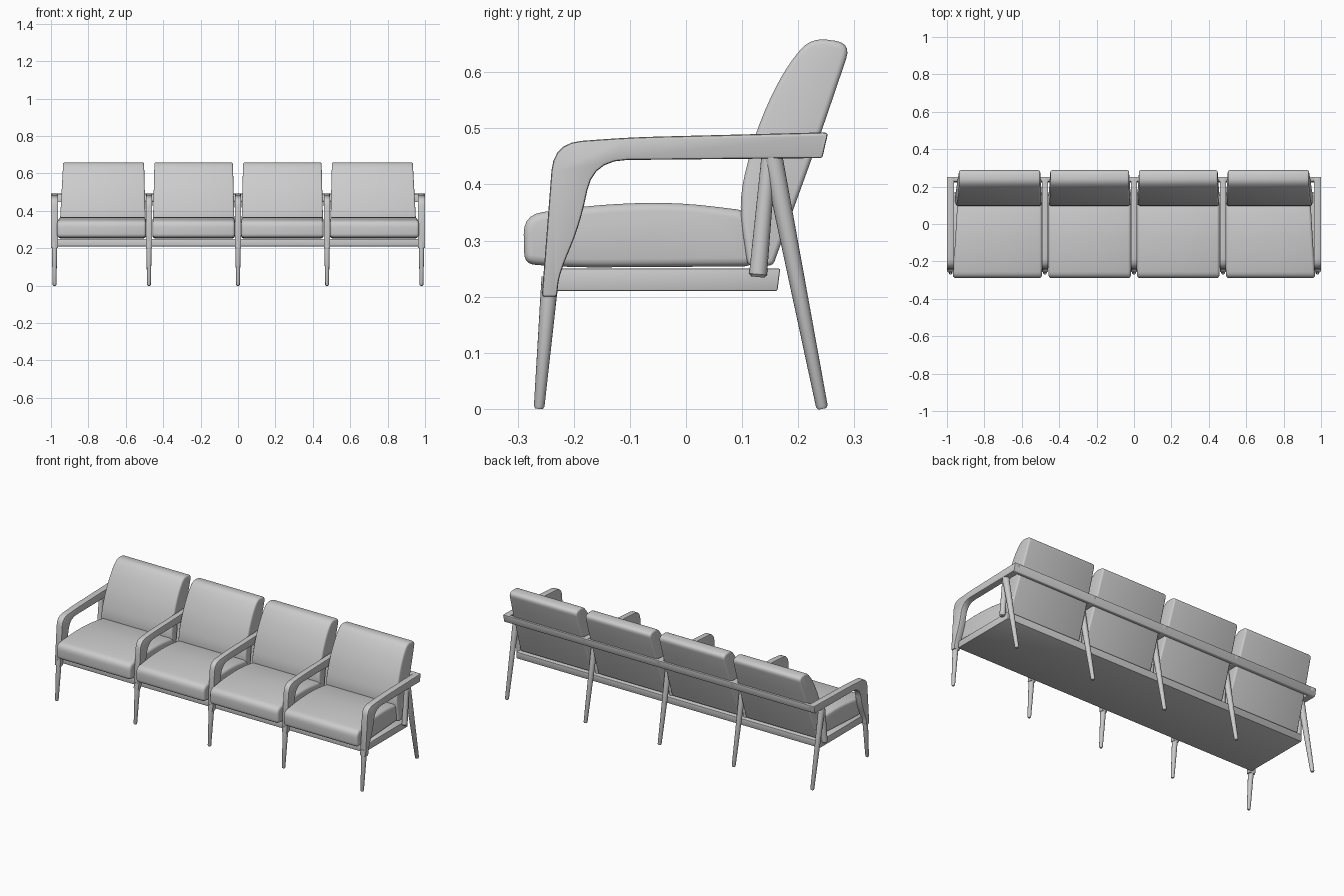
import bpy, bmesh
from mathutils import Vector

if "Cube" in bpy.data.objects:
    bpy.data.objects.remove(bpy.data.objects["Cube"])

grey = bpy.data.materials.new("light grey")
grey.use_nodes = True
colour = (0.6, 0.6, 0.6, 1)
grey.diffuse_color = colour
grey.node_tree.nodes["Principled BSDF"].inputs["Base Color"].default_value = colour


def finish(name, bm, bevel=0, segments=3):
    """Turn a bmesh into a smooth, softly bevelled object."""
    bmesh.ops.recalc_face_normals(bm, faces=bm.faces)
    mesh = bpy.data.meshes.new(name)
    bm.to_mesh(mesh)
    bm.free()
    mesh.materials.append(grey)
    ob = bpy.data.objects.new(name, mesh)
    bpy.context.collection.objects.link(ob)
    bpy.ops.object.select_all(action="DESELECT")
    ob.select_set(True)
    bpy.context.view_layer.objects.active = ob
    if bevel:
        mod = ob.modifiers.new("soft edges", "BEVEL")
        mod.width, mod.segments = bevel, segments
        mod.limit_method, mod.angle_limit = "ANGLE", 0.9
        bpy.ops.object.modifier_apply(modifier=mod.name)
    bpy.ops.object.shade_smooth_by_angle(angle=0.7)
    return ob


def rounded(points, steps=5):
    """Round the corners of a (y, z, radius) outline."""
    out = []
    for i, (y, z, r) in enumerate(points):
        p = Vector((y, z))
        if not r:
            out.append(p)
            continue
        a = Vector(points[i - 1][:2]) - p
        b = Vector(points[(i + 1) % len(points)][:2]) - p
        a = p + a.normalized() * min(r, a.length * 0.48)
        b = p + b.normalized() * min(r, b.length * 0.48)
        for k in range(steps + 1):
            t = k / steps
            out.append(a * (1 - t) ** 2 + p * 2 * t * (1 - t) + b * t * t)
    return out


def extrude(name, points, left, right, bevel, segments=3):
    """Sweep a side outline along x; left and right give x at (y, z)."""
    bm = bmesh.new()
    outline = rounded(points)
    ends = [[bm.verts.new((x(p.x, p.y), p.x, p.y)) for p in outline] for x in (left, right)]
    for ring in ends:
        bm.faces.new(ring)
    n = len(outline)
    for i in range(n):
        j = (i + 1) % n
        bm.faces.new((ends[0][i], ends[0][j], ends[1][j], ends[1][i]))
    return finish(name, bm, bevel, segments)


def straight(name, points, x0, x1, bevel):
    return extrude(name, points, lambda y, z: x0, lambda y, z: x1, bevel, 2)


def rod(name, foot, top, r_foot, r_top):
    """Tapered round leg with a softened foot."""
    foot, top = Vector(foot), Vector(top)
    axis = (top - foot).normalized()
    side = Vector((1, 0, 0))
    side = (side - axis * side.dot(axis)).normalized()
    turn = axis.cross(side)
    bm = bmesh.new()
    from math import cos, sin, tau
    rings = []
    for centre, r in ((foot, r_foot * 0.7), (foot + axis * 0.005, r_foot), (top, r_top)):
        rings.append([bm.verts.new(centre + (side * cos(tau * k / 16) + turn * sin(tau * k / 16)) * r)
                      for k in range(16)])
    for lo, hi in zip(rings, rings[1:]):
        for k in range(16):
            m = (k + 1) % 16
            bm.faces.new((lo[k], lo[m], hi[m], hi[k]))
    bm.faces.new(rings[0])
    bm.faces.new(rings[-1])
    return finish(name, bm)


# Outlines seen from the side: y, z, corner radius
SEAT = [(-0.288, 0.258, 0.02), (-0.29, 0.346, 0.035), (-0.16, 0.364, 0.06), (-0.02, 0.369, 0.08),
        (0.12, 0.352, 0.03), (0.122, 0.254, 0.02), (-0.2, 0.252, 0.05)]
BACK = [(0.11, 0.255, 0.01), (0.093, 0.37, 0.05), (0.125, 0.5, 0.06), (0.175, 0.605, 0.05),
        (0.222, 0.662, 0.03), (0.295, 0.652, 0.03), (0.24, 0.49, 0.05), (0.155, 0.255, 0.01)]
ARM = [(-0.257, 0.2, 0), (-0.236, 0.474, 0.05), (-0.1, 0.484, 0.05), (0.254, 0.493, 0.01),
       (0.242, 0.447, 0.01), (-0.165, 0.443, 0.06), (-0.188, 0.33, 0.08), (-0.226, 0.24, 0.04),
       (-0.23, 0.2, 0)]

# Seat and back cushions; the outer ones flare towards the arms
seats = [(-0.957, -0.492, 1, 0), (-0.457, -0.017, 0, 0), (0.017, 0.457, 0, 0), (0.492, 0.957, 0, 1)]
for n, (x0, x1, flare_r, flare_l) in enumerate(seats, 1):
    extrude(f"seat_cushion_{n}", SEAT,
            lambda y, z: x0 + flare_r * (y + 0.1) * 0.06,
            lambda y, z: x1 - flare_l * (y + 0.1) * 0.06, 0.016)
    extrude(f"back_cushion_{n}", BACK,
            lambda y, z: x0 + (z - 0.25) * (0.025 + 0.03 * flare_r),
            lambda y, z: x1 - (z - 0.25) * (0.025 + 0.03 * flare_l), 0.02)

# Arm frames with front and back legs
for n, x in enumerate((-0.981, -0.476, 0, 0.476, 0.981), 1):
    half = 0.019 if n in (1, 5) else 0.017
    straight(f"arm_{n}", ARM, x - half, x + half, 0.007)
    rod(f"front_leg_{n}", (x, -0.262, 0), (x, -0.242, 0.235), 0.0095, 0.0155)
    rod(f"back_leg_{n}", (x, 0.243, 0), (x, 0.153, 0.455), 0.0105, 0.018)
    rod(f"back_strut_{n}", (x, 0.128, 0.235), (x, 0.148, 0.455), 0.016, 0.013)

# Seat base and the long rear rail
straight("seat_base", [(-0.232, 0.21, 0), (-0.232, 0.25, 0), (0.168, 0.25, 0), (0.163, 0.21, 0)],
         -0.975, 0.975, 0.003)
straight("rear_rail", [(0.222, 0.447, 0), (0.228, 0.49, 0), (0.253, 0.492, 0), (0.243, 0.447, 0)],
         -1, 1, 0.004)
